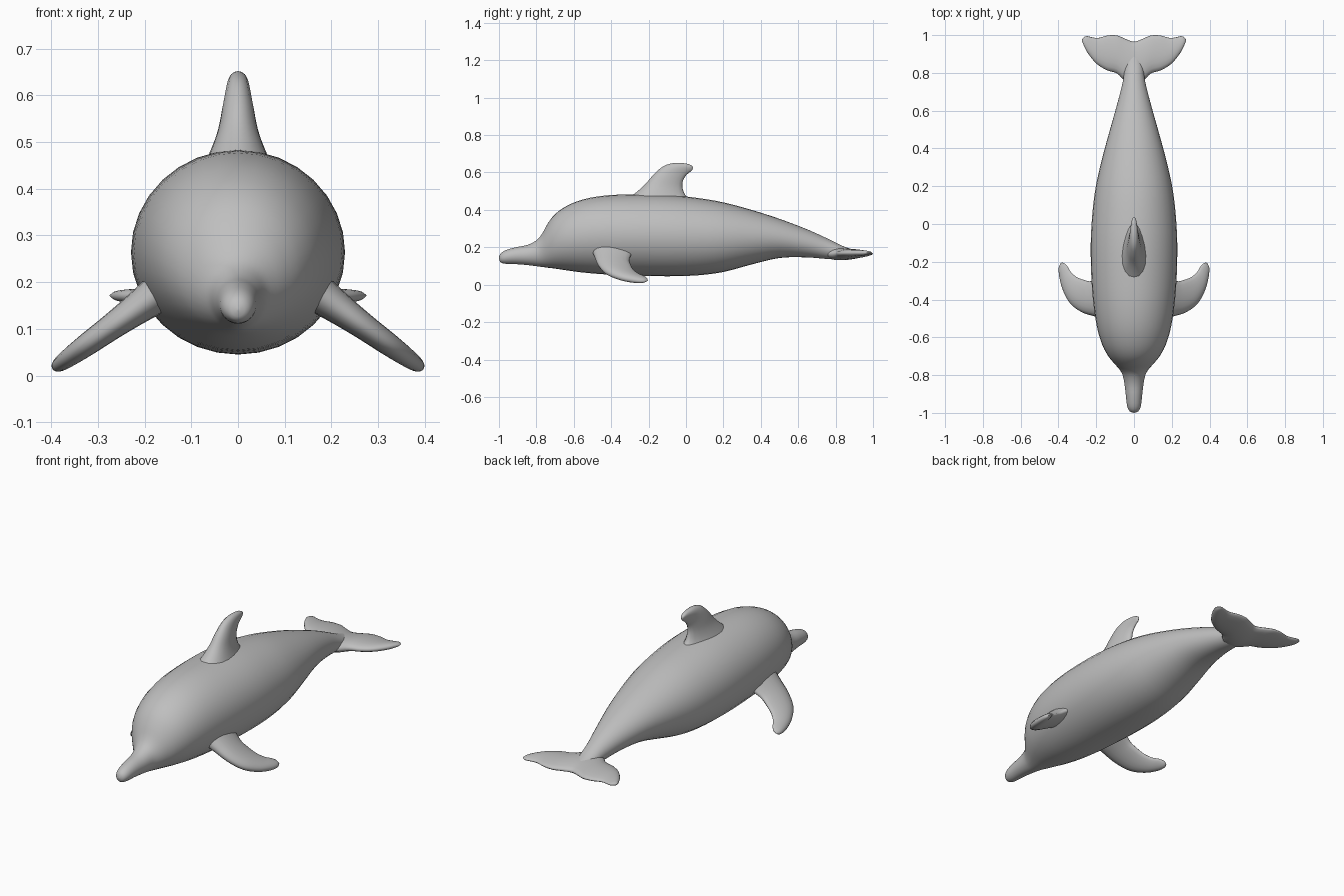
import bpy, bmesh, math
from mathutils import Vector

if "Cube" in bpy.data.objects:
    bpy.data.objects.remove(bpy.data.objects["Cube"])

skin = bpy.data.materials.new("dolphin_grey")
skin.diffuse_color = (0.52, 0.52, 0.52, 1)
skin.use_nodes = True
skin.node_tree.nodes["Principled BSDF"].inputs["Base Color"].default_value = skin.diffuse_color


def smooth_rows(rows, steps):
    """Catmull-Rom interpolation through rows of numbers."""
    pad = [rows[0]] + rows + [rows[-1]]
    out = []
    for i in range(len(rows) - 1):
        p0, p1, p2, p3 = pad[i:i + 4]
        for s in range(steps):
            t = s / steps
            out.append([0.5 * (2 * b + (c - a) * t + (2 * a - 5 * b + 4 * c - d) * t * t
                               + (3 * b - a - 3 * c + d) * t ** 3)
                        for a, b, c, d in zip(p0, p1, p2, p3)])
    return out + [list(rows[-1])]


def loft(name, rings):
    """Skin a list of closed rings and cap both ends."""
    bm = bmesh.new()
    loops = [[bm.verts.new(p) for p in ring] for ring in rings]
    n = len(loops[0])
    for a, b in zip(loops, loops[1:]):
        for i in range(n):
            j = (i + 1) % n
            bm.faces.new((a[i], a[j], b[j], b[i]))
    bm.faces.new(loops[0])
    bm.faces.new(loops[-1])
    bmesh.ops.remove_doubles(bm, verts=bm.verts, dist=0.0003)
    bmesh.ops.recalc_face_normals(bm, faces=bm.faces)
    mesh = bpy.data.meshes.new(name)
    bm.to_mesh(mesh)
    bm.free()
    mesh.materials.append(skin)
    for f in mesh.polygons:
        f.use_smooth = True
    obj = bpy.data.objects.new(name, mesh)
    bpy.context.collection.objects.link(obj)
    return obj


def fin(name, sections, normal, steps=4, sides=18):
    """Sections: leading point, trailing point, half thickness."""
    normal = Vector(normal).normalized()
    rings = []
    for r in smooth_rows([list(l) + list(t) + [h] for l, t, h in sections], steps):
        lead, trail, h = Vector(r[:3]), Vector(r[3:6]), max(r[6], 0)
        mid, half = (lead + trail) / 2, (lead - trail) / 2
        ring = []
        for i in range(sides):
            a = math.tau * i / sides
            c = math.cos(a)
            ring.append(mid + half * c + normal * h * math.sin(a) * (0.92 + 0.25 * c))
        rings.append(ring)
    return loft(name, rings)


# Body with beak and tail stock: y, bottom z, top z, half width
profile = [
    [-1.0, .14, .143, 0], [-.992, .12, .165, .022], [-.965, .112, .184, .036],
    [-.91, .11, .2, .043], [-.85, .105, .212, .05], [-.8, .099, .237, .06],
    [-.77, .095, .272, .077], [-.74, .091, .326, .103], [-.7, .086, .377, .136],
    [-.64, .077, .42, .168], [-.55, .065, .456, .195], [-.43, .055, .477, .214],
    [-.28, .049, .483, .226], [-.1, .045, .48, .229], [.06, .05, .464, .22],
    [.2, .068, .44, .202], [.35, .108, .4, .168], [.5, .143, .352, .127],
    [.65, .146, .295, .085], [.76, .137, .245, .058], [.84, .137, .206, .048],
    [.9, .15, .185, .03], [.93, .165, .17, .004]]
rings = []
for y, z0, z1, w in smooth_rows(profile, 3):
    cz, rz, w = (z0 + z1) / 2, (z1 - z0) / 2, max(w, 0)
    rings.append([(w * math.sin(math.tau * i / 32), y, cz + rz * math.cos(math.tau * i / 32))
                  for i in range(32)])
loft("body", rings)

# Dorsal fin: swept back, flared at the root
dorsal = [(-.34, .44, .05, .43, .085), (-.275, .487, .0, .475, .062),
          (-.22, .535, -.018, .515, .045), (-.17, .592, -.018, .55, .035),
          (-.12, .634, -.003, .58, .027), (-.06, .651, .015, .598, .021),
          (-.0, .648, .031, .61, .014), (.028, .638, .036, .62, .008),
          (.036, .629, .036, .627, 0)]
fin("dorsal_fin", [((0, a, b), (0, c, d), h) for a, b, c, d, h in dorsal], (1, 0, 0))


# Pectoral fins: slope down and outward
def drop(x, y):
    return (x, y, .148 - .72 * (x - .21))


pectoral = [(.14, -.51, .14, -.27, .05), (.205, -.49, .222, -.302, .037),
            (.27, -.47, .265, -.296, .03), (.33, -.428, .305, -.28, .026),
            (.37, -.36, .335, -.253, .022), (.391, -.29, .352, -.225, .018),
            (.397, -.235, .367, -.209, .012), (.388, -.207, .382, -.204, 0)]
for side, label in ((1, "right"), (-1, "left")):
    secs = []
    for a, b, c, d, h in pectoral:
        l, t = drop(a, b), drop(c, d)
        secs.append(((side * l[0], *l[1:]), (side * t[0], *t[1:]), h))
    fin(label + "_pectoral_fin", secs, (side * .58, 0, .81))

# Tail flukes: one blade spanning both sides, notched at the middle
half_fluke = [(.045, .755, .045, .98, .031), (.09, .797, .09, .998, .027),
              (.145, .815, .14, .998, .023), (.2, .85, .19, .985, .019),
              (.245, .905, .228, .99, .015), (.268, .95, .252, .995, .01),
              (.276, .975, .27, .985, 0)]
right = [((a, b, .163 + .03 * a), (c, d, .163 + .03 * c), h) for a, b, c, d, h in half_fluke]
left = [((-l[0], *l[1:]), (-t[0], *t[1:]), h) for l, t, h in reversed(right)]
fin("tail_fluke", left + [((0, .74, .163), (0, .965, .163), .034)] + right, (0, 0, 1))
